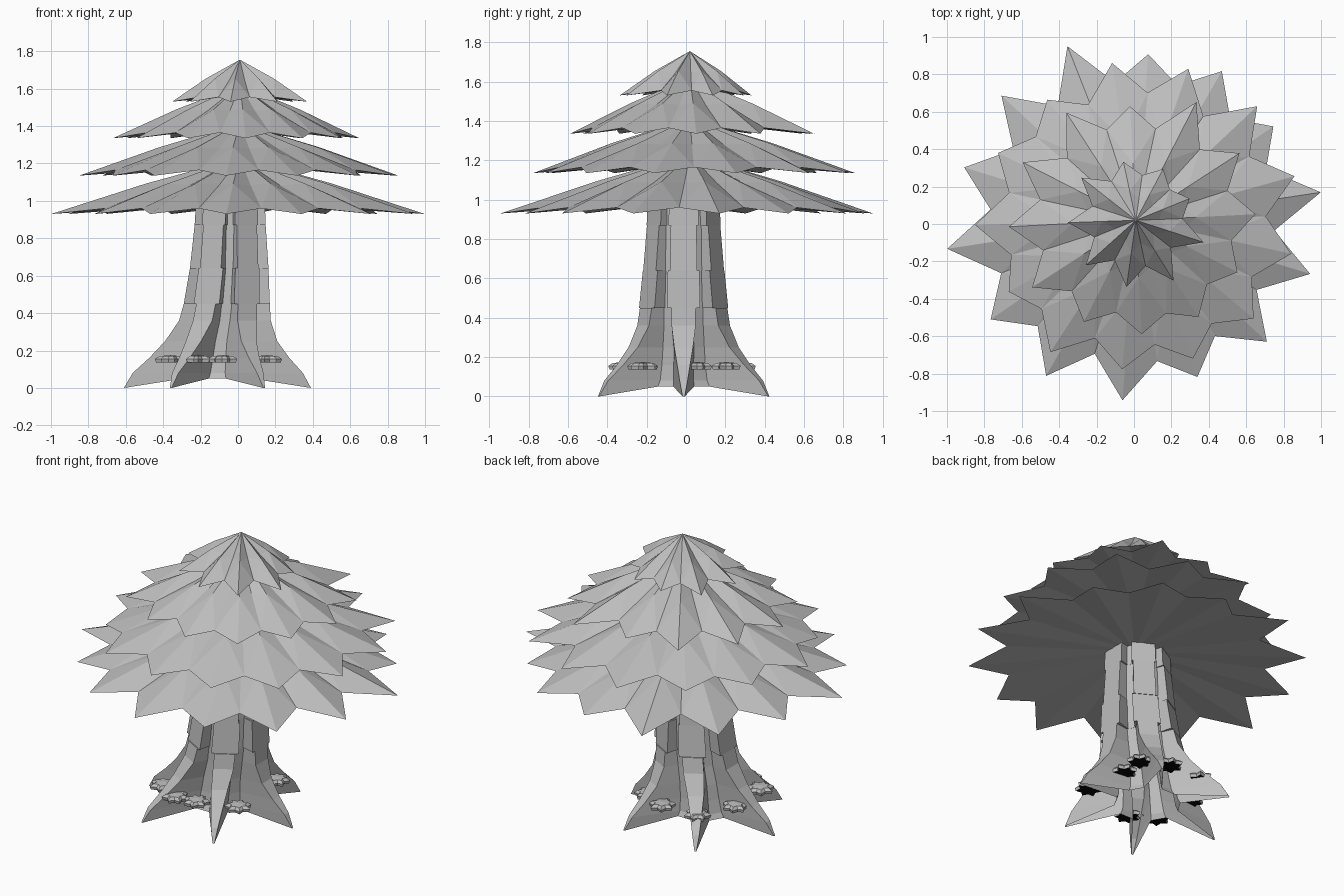
import bpy, math, random

if "Cube" in bpy.data.objects:
    bpy.data.objects.remove(bpy.data.objects["Cube"])

random.seed(4)


def colour(name, v):
    mat = bpy.data.materials.new(name)
    mat.diffuse_color = (v, v, v, 1)
    mat.use_nodes = True
    mat.node_tree.nodes["Principled BSDF"].inputs["Base Color"].default_value = mat.diffuse_color
    return mat


grey = colour("plain grey", 0.51)
black = colour("black underside", 0.002)


def make(name, verts, faces, mats=(grey,)):
    mesh = bpy.data.meshes.new(name)
    mesh.from_pydata(verts, [], faces)
    for m in mats:
        mesh.materials.append(m)
    mesh.update()
    ob = bpy.data.objects.new(name, mesh)
    bpy.context.collection.objects.link(ob)
    return ob


def polar(r, deg, z, cx=0.0, cy=0.0):
    a = math.radians(deg)
    return (cx + r * math.cos(a), cy + r * math.sin(a), z)


# Pleated foliage tier: ridges run to the tips, creases to the notches,
# closed below by a shallow pleated underside
def tier(name, apex_z, tip_z, notch_z, under_z, radii, notch, start):
    n, cx, cy = len(radii), 0.01, 0.02
    m, step = 2 * n, 360 / n
    rim, mid = [], []
    for i, r in enumerate(radii):
        a = start + i * step
        nr = notch * random.uniform(0.97, 1.03)
        rim += [polar(r, a, tip_z, cx, cy), polar(nr, a + step / 2, notch_z, cx, cy)]
        mid += [polar(r / 2, a, (apex_z + tip_z) / 2 + 0.012, cx, cy),
                polar(nr / 2, a + step / 2, (apex_z + notch_z) / 2 - 0.01, cx, cy)]
    verts = rim + mid + [(cx, cy, apex_z), (cx, cy, under_z)]
    faces = []
    for i in range(m):
        j = (i + 1) % m
        # split each pleat along the ridge-to-notch diagonal
        if i % 2 == 0:
            faces += [(i, j, m + i), (j, m + j, m + i)]
        else:
            faces += [(i, j, m + j), (i, m + j, m + i)]
        faces += [(m + i, m + j, 2 * m), (2 * m + 1, j, i)]
    make(name, verts, faces)


tier("foliage_bottom", 1.23, 0.93, 0.96, 1.0,
     [1.0, 0.89, 0.92, 0.89, 1.0, 0.98, 0.96, 1.02, 0.94, 0.96, 0.965, 0.90, 0.955, 0.975],
     0.76, 8.6)
tier("foliage_lower", 1.415, 1.135, 1.165, 1.2,
     [0.85, 0.80, 0.82, 0.86, 0.78, 0.84, 0.80, 0.80, 0.82, 0.85, 0.88, 0.89, 0.857],
     0.68, 98.6)
tier("foliage_upper", 1.62, 1.335, 1.365, 1.4,
     [0.64, 0.66, 0.71, 0.61, 0.685, 0.68, 0.68, 0.66, 0.61, 0.61, 0.616, 0.61],
     0.51, 2.9)
tier("foliage_top", 1.755, 1.53, 1.555, 1.57,
     [0.38, 0.31, 0.31, 0.32, 0.37, 0.363, 0.36, 0.36, 0.38], 0.245, -18)

# Trunk: six ridges that flare into pointed blade roots, with notches between
# Each ring: height, ridge radius, ridge half angle, notch radius, notch half angle, centre x
rings = [
    (0.00, 0.50, 0.6, 0.19, 14, -0.11),
    (0.08, 0.455, 2.5, 0.175, 13, -0.108),
    (0.16, 0.375, 5, 0.165, 12, -0.10),
    (0.25, 0.30, 9, 0.16, 11, -0.09),
    (0.36, 0.245, 14, 0.155, 10, -0.07),
    (0.45, 0.23, 15, 0.155, 10, -0.06),
    (0.45, 0.23, 20, 0.155, 8, -0.06),
    (0.64, 0.21, 21, 0.15, 7, -0.047),
    (0.64, 0.21, 18, 0.15, 8, -0.047),
    (0.87, 0.19, 19, 0.145, 8, -0.042),
    (0.87, 0.19, 22, 0.145, 6, -0.042),
    (1.03, 0.182, 22, 0.14, 6, -0.04),
]
verts, faces = [], []
for k, (z, r, ha, nr, na, cx) in enumerate(rings):
    low = 0.05 if k == 0 else z
    for i in range(6):
        a = i * 60
        rr = r / math.cos(math.radians(ha)) if i % 3 == 0 else r
        verts += [polar(rr, a - ha, z, cx, -0.012), polar(rr, a + ha, z, cx, -0.012),
                  polar(nr, a + 30 - na, low, cx, -0.012), polar(nr, a + 30 + na, low, cx, -0.012)]
N = 24
for k in range(len(rings) - 1):
    for i in range(N):
        j = (i + 1) % N
        faces.append((k * N + i, k * N + j, (k + 1) * N + j, (k + 1) * N + i))
make("trunk", verts, faces)


# Small star-shaped shelf fungus with a low domed cap and a black underside
def fungus(name, x, y, r):
    n, turn = 7, random.uniform(0, 50)
    m = 2 * n
    verts = []
    for z, s in ((0.137, 0.92), (0.155, 1.0), (0.17, 0.72)):
        for i in range(m):
            rr = r * s * (1 if i % 2 == 0 else 0.68)
            verts.append(polar(rr, turn + i * 180 / n, z, x, y))
    verts += [(x, y, 0.14), (x, y, 0.175)]
    faces = []
    for i in range(m):
        j = (i + 1) % m
        for k in (0, m):
            faces.append((k + i, k + j, k + m + j, k + m + i))
        faces.append((3 * m, j, i))
        faces.append((3 * m + 1, 2 * m + i, 2 * m + j))
    ob = make(name, verts, faces, (grey, black))
    for p in ob.data.polygons:
        p.material_index = 1 if p.normal.z < -0.8 else 0


spots = [(0.155, -0.22, 0.08), (-0.08, -0.30, 0.08), (-0.215, -0.315, 0.08),
         (-0.36, -0.225, 0.085), (0.13, 0.205, 0.075), (-0.03, 0.28, 0.08),
         (-0.27, 0.27, 0.08), (-0.38, 0.05, 0.08), (0.12, 0.06, 0.075)]
for i, (x, y, r) in enumerate(spots):
    fungus("shelf_fungus_%d" % (i + 1), x, y, r)
